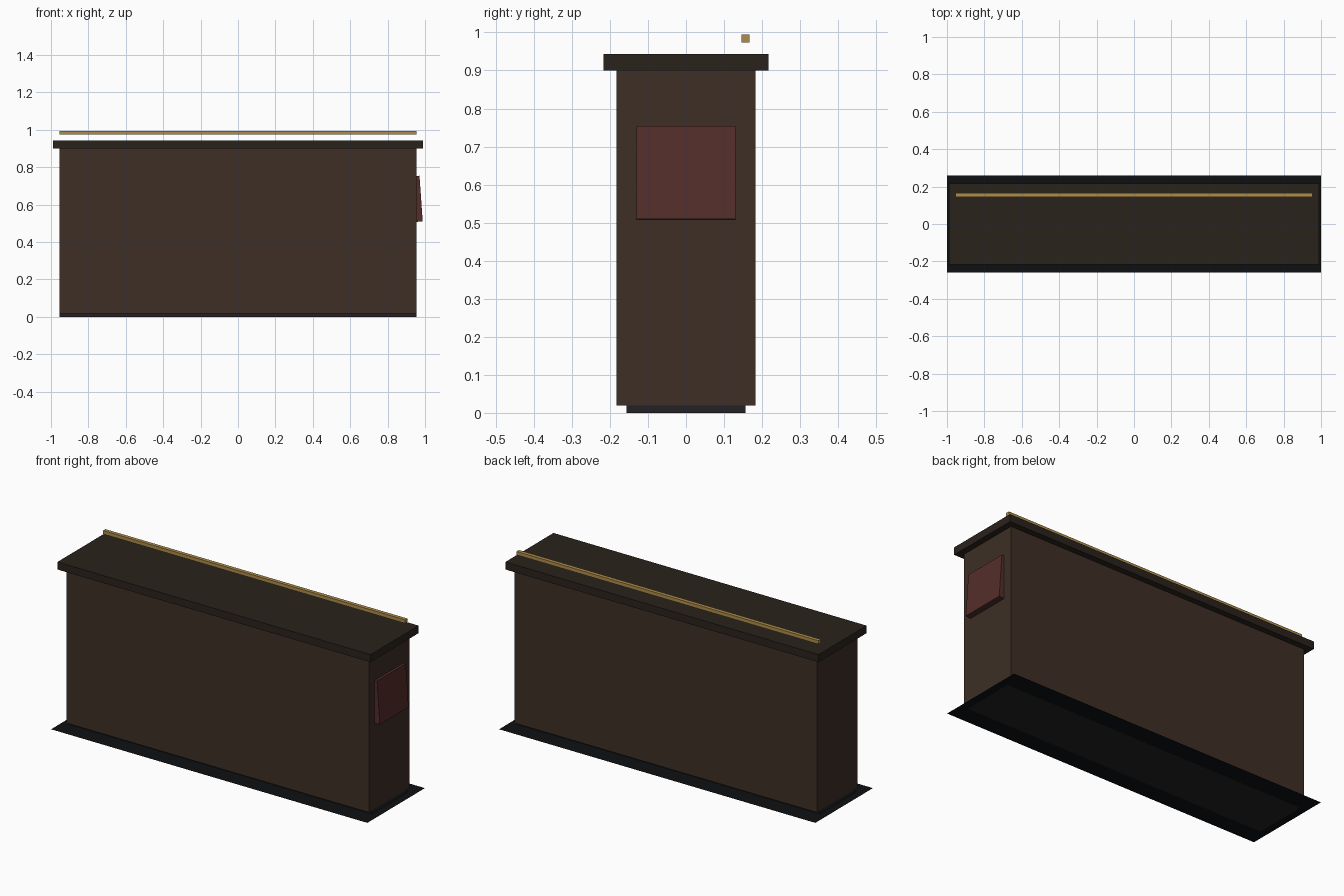
import bpy
from math import radians

cube = bpy.data.objects.get("Cube")
if cube:
    bpy.data.objects.remove(cube, do_unlink=True)


def material(name, rgb):
    mat = bpy.data.materials.new(name)
    mat.use_nodes = True
    color = (*rgb, 1.0)
    mat.diffuse_color = color
    shader = mat.node_tree.nodes["Principled BSDF"]
    shader.inputs["Base Color"].default_value = color
    shader.inputs["Roughness"].default_value = 0.7
    return mat


def finish(obj, name, size, mat):
    obj.name = name
    obj.scale = size
    bpy.ops.object.transform_apply(location=False, rotation=False, scale=True)
    obj.data.materials.append(mat)
    return obj


def box(name, size, center, mat, tilt=0.0):
    bpy.ops.mesh.primitive_cube_add(size=1, location=center, rotation=(0, tilt, 0))
    return finish(bpy.context.object, name, size, mat)


dark_wood = material("dark wood", (0.047, 0.028, 0.0185))
top_wood = material("counter wood", (0.023, 0.016, 0.0116))
red = material("dull red", (0.091, 0.027, 0.023))
brass = material("brass", (0.43, 0.266, 0.07))
charcoal = material("charcoal", (0.016, 0.016, 0.019))
black = material("floor black", (0.004, 0.005, 0.006))

# Thin floor sheet around the plinth
bpy.ops.mesh.primitive_plane_add(size=1, location=(0, 0, 0.001))
finish(bpy.context.object, "floor_sheet", (2.0, 0.52, 1), black)

# Recessed plinth, cabinet and overhanging top
box("plinth", (1.91, 0.312, 0.02), (0, 0, 0.01), charcoal)
box("cabinet", (1.91, 0.366, 0.882), (0, 0, 0.46), dark_wood)
box("counter_top", (1.98, 0.434, 0.043), (0, 0, 0.922), top_wood)

# Rail floating above the rear edge
box("rail", (1.91, 0.021, 0.02), (0, 0.156, 0.984), brass)

# Tilted panel on the left end
box("end_panel", (0.04, 0.26, 0.245), (0.959, 0, 0.631), red, tilt=radians(-4))
